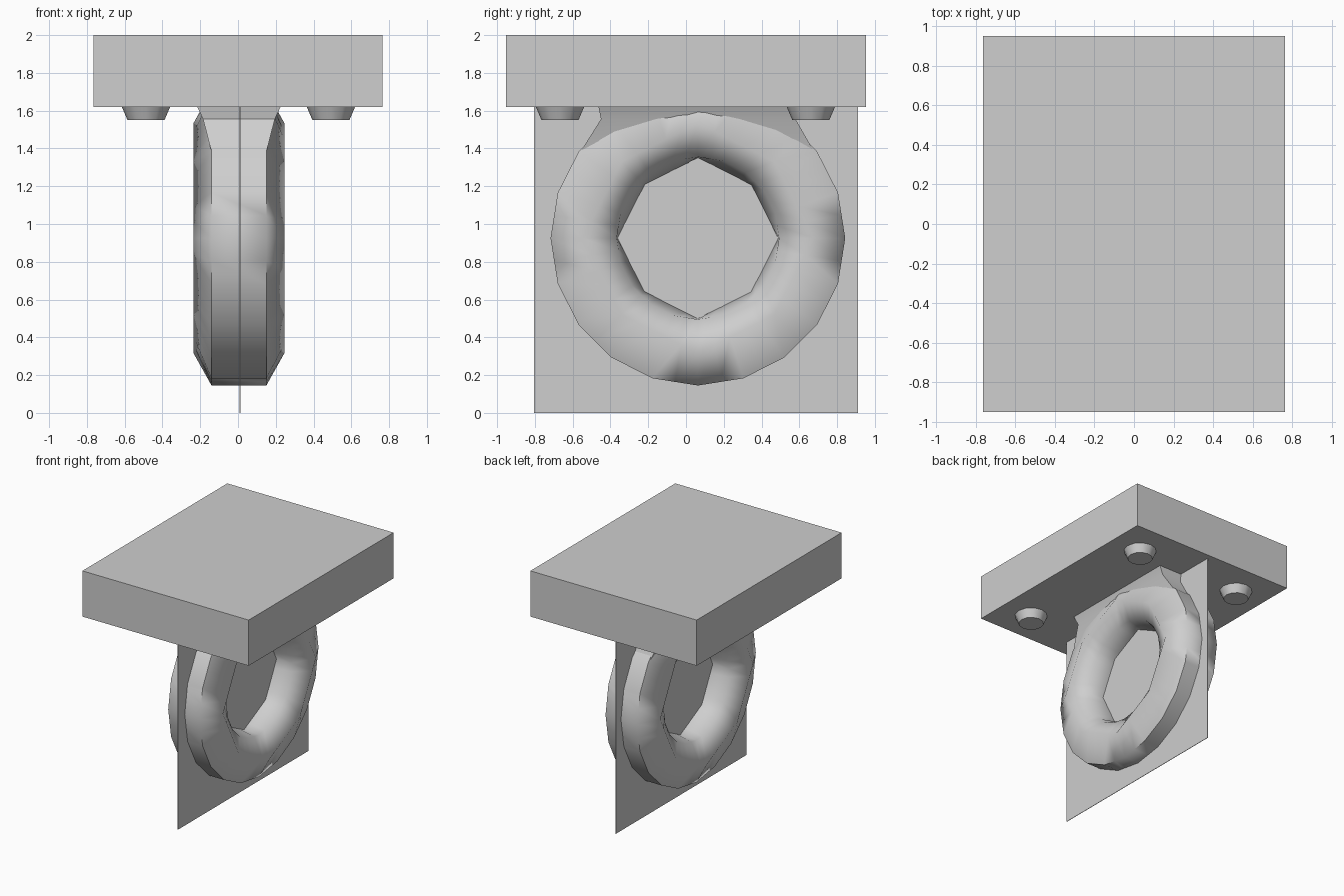
import bpy, bmesh, math

if "Cube" in bpy.data.objects:
    bpy.data.objects.remove(bpy.data.objects["Cube"])

metal = bpy.data.materials.new("plain_grey")
metal.diffuse_color = (0.62, 0.62, 0.62, 1)
metal.use_nodes = True
metal.node_tree.nodes["Principled BSDF"].inputs["Base Color"].default_value = metal.diffuse_color


def make(name, bm, smooth=0):
    bmesh.ops.recalc_face_normals(bm, faces=bm.faces[:])
    me = bpy.data.meshes.new(name)
    bm.to_mesh(me)
    bm.free()
    ob = bpy.data.objects.new(name, me)
    bpy.context.collection.objects.link(ob)
    me.materials.append(metal)
    if smooth:
        bpy.ops.object.select_all(action='DESELECT')
        ob.select_set(True)
        bpy.context.view_layer.objects.active = ob
        bpy.ops.object.shade_smooth_by_angle(angle=math.radians(smooth))
    return ob


def box(name, lo, hi):
    bm = bmesh.new()
    bmesh.ops.create_cube(bm, size=1)
    for v in bm.verts:
        v.co = [(a + b) / 2 + c * (b - a) for a, b, c in zip(lo, hi, v.co)]
    return make(name, bm)


# Mounting plate and the thin hanging sheet
box("mounting_plate", (-0.765, -0.952, 1.62), (0.765, 0.952, 2.0))
box("thin_sheet", (0.008, -0.805, 0.0), (0.012, 0.91, 1.63))

# Tapered bolt heads under the plate corners
for x in (-0.487, 0.492):
    for y in (-0.667, 0.661):
        bm = bmesh.new()
        bmesh.ops.create_cone(bm, cap_ends=True, segments=12,
                              radius1=0.098, radius2=0.132, depth=0.08)
        bmesh.ops.translate(bm, verts=bm.verts[:], vec=(x, y, 1.59))
        make("bolt_head", bm, 35)

# Ring: hexagonal section whose inner loops are eight-sided
CX, CY, CZ, N = 0.005, 0.063, 0.925, 40


def round20(i):
    """Radius factor of a twenty-sided loop."""
    return math.cos(math.pi / 20) if i % 2 else 1.0


def oct8(i):
    """Radius factor of an eight-sided loop with its diagonals pulled in."""
    t = math.radians(9 * (i % 10))
    t = min(t, math.pi / 2 - t)
    px, py = 0.937 * math.sqrt(0.5), 0.937 * math.sqrt(0.5)
    # straight edge from (1, 0) to the diagonal corner
    return py / (py * math.cos(t) + (1 - px) * math.sin(t))


section = [(0.145, 0.78, round20), (0.24, 0.61, oct8), (0.145, 0.43, round20),
           (0.0, 0.425, oct8), (-0.145, 0.43, round20), (-0.24, 0.61, oct8),
           (-0.145, 0.78, round20)]
bm = bmesh.new()
loops = []
for x, r, f in section:
    loops.append([bm.verts.new((CX + x,
                                CY + r * f(i) * math.cos(2 * math.pi * i / N),
                                CZ + r * f(i) * math.sin(2 * math.pi * i / N)))
                  for i in range(N)])
for k, a in enumerate(loops):
    b = loops[(k + 1) % len(loops)]
    for i in range(N):
        j = (i + 1) % N
        bm.faces.new((a[i], a[j], b[j], b[i]))
make("ring", bm, 65)

# Flared neck joining the ring to the plate: (z, y min, y max, half width)
rows = [(1.38, -0.56, 0.68, 0.145), (1.555, -0.45, 0.58, 0.19),
        (1.63, -0.465, 0.587, 0.225)]
bm = bmesh.new()
rings = [[bm.verts.new((CX + sx * w, y, z))
          for sx, y in ((-1, y0), (1, y0), (1, y1), (-1, y1))]
         for z, y0, y1, w in rows]
for a, b in zip(rings, rings[1:]):
    for i in range(4):
        j = (i + 1) % 4
        bm.faces.new((a[i], a[j], b[j], b[i]))
bm.faces.new(rings[0])
bm.faces.new(rings[-1])
make("neck", bm, 40)
